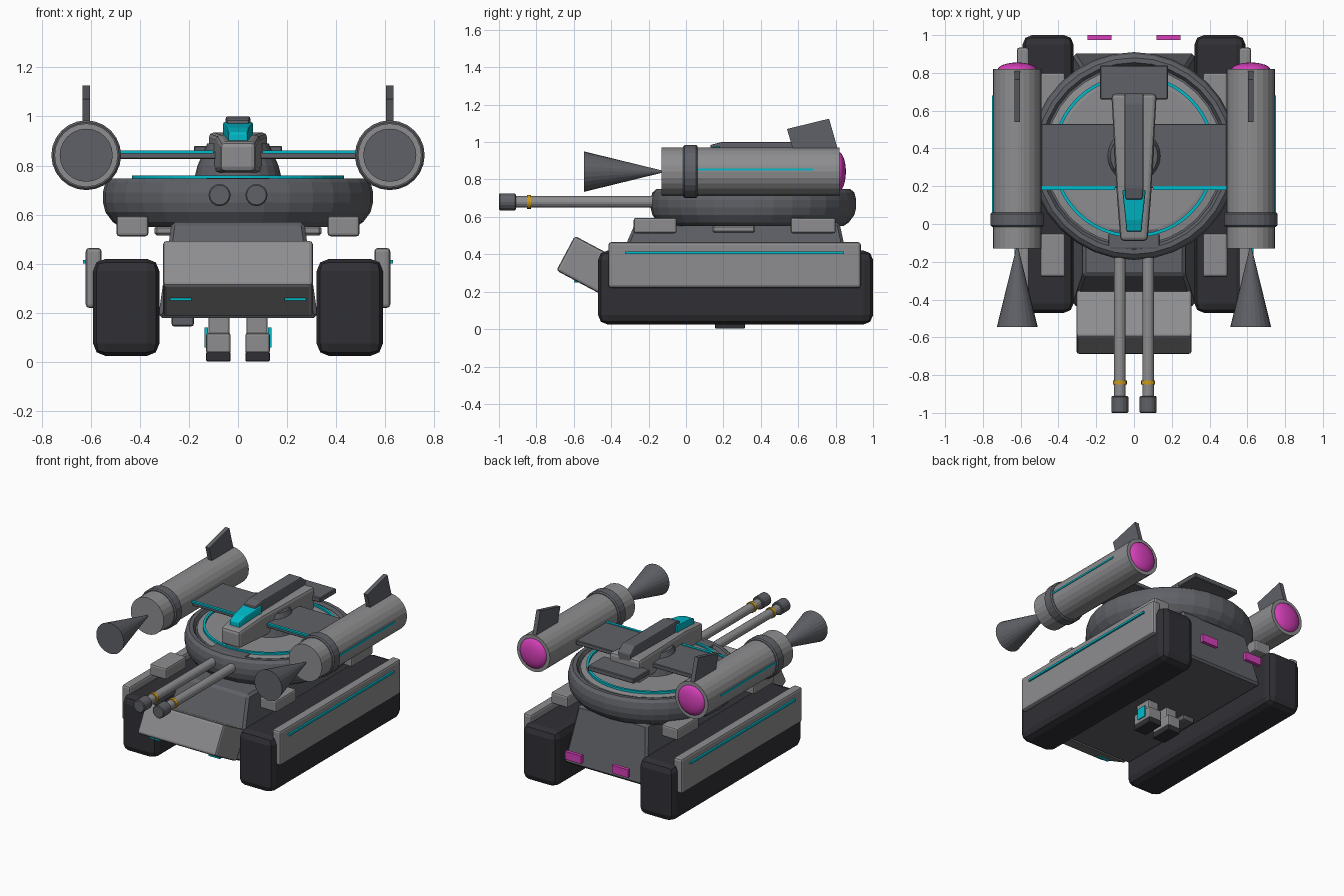
import bpy, bmesh, math
from mathutils import Matrix, Vector

if "Cube" in bpy.data.objects:
    bpy.data.objects.remove(bpy.data.objects["Cube"])


def material(name, rgb):
    m = bpy.data.materials.new(name)
    m.diffuse_color = (*rgb, 1)
    m.use_nodes = True
    m.node_tree.nodes["Principled BSDF"].inputs["Base Color"].default_value = m.diffuse_color
    return m


LIGHT = material("light grey", (0.27, 0.27, 0.28))
DARK = material("dark grey", (0.115, 0.12, 0.135))
BLACK = material("track black", (0.03, 0.029, 0.035))
CYAN = material("cyan", (0.0, 0.5, 0.6))
PINK = material("magenta", (0.66, 0.05, 0.48))
AMBER = material("amber", (0.6, 0.33, 0.01))


def finish(name, bm, mat, bevel=0, segments=2):
    bmesh.ops.recalc_face_normals(bm, faces=bm.faces)
    me = bpy.data.meshes.new(name)
    bm.to_mesh(me)
    bm.free()
    ob = bpy.data.objects.new(name, me)
    bpy.context.collection.objects.link(ob)
    me.materials.append(mat)
    if bevel:
        b = ob.modifiers.new("bevel", 'BEVEL')
        b.width, b.segments = bevel, segments
    return ob


def box(name, x, y, z, mat, bevel=0, segments=2, tilt=0):
    """Box from (min, max) ranges, tilted about x around its centre."""
    bm = bmesh.new()
    bmesh.ops.create_cube(bm, size=1)
    ranges = (x, y, z)
    size = [b - a for a, b in ranges]
    mid = Vector([(a + b) / 2 for a, b in ranges])
    bm.transform(Matrix.Translation(mid) @ Matrix.Rotation(tilt, 4, 'X')
                 @ Matrix.Diagonal((*size, 1)))
    return finish(name, bm, mat, bevel, segments)


def loft(name, sections, mat, bevel=0):
    """Join rectangular sections (y, half width, z low, z high) along y."""
    bm = bmesh.new()
    rings = [[bm.verts.new((sx * w, y, z)) for sx, z in
              ((-1, lo), (1, lo), (1, hi), (-1, hi))] for y, w, lo, hi in sections]
    for a, b in zip(rings, rings[1:]):
        for i in range(4):
            bm.faces.new((a[i], a[(i + 1) % 4], b[(i + 1) % 4], b[i]))
    bm.faces.new(rings[0])
    bm.faces.new(rings[-1])
    return finish(name, bm, mat, bevel)


def rod(name, x, z, y0, y1, r0, r1, mat, sides=24, bevel=0):
    """Cylinder or cone along y, radius r0 at y0 and r1 at y1."""
    bm = bmesh.new()
    bmesh.ops.create_cone(bm, cap_ends=True, segments=sides, radius1=r0, radius2=r1, depth=y1 - y0)
    bm.transform(Matrix.Translation((x, (y0 + y1) / 2, z)) @ Matrix.Rotation(-math.pi / 2, 4, 'X'))
    return finish(name, bm, mat, bevel, 1)


def lathe(name, profile, y, mat, sides=32, closed=False):
    """Turn (radius, z) points about a vertical axis."""
    bm = bmesh.new()
    vs = [bm.verts.new((r, y, z)) for r, z in profile]
    es = [bm.edges.new(p) for p in zip(vs, vs[1:])]
    if closed:
        es.append(bm.edges.new((vs[-1], vs[0])))
    bmesh.ops.spin(bm, geom=vs + es, cent=(0, y, 0), axis=(0, 0, 1),
                   angle=2 * math.pi, steps=sides)
    bmesh.ops.remove_doubles(bm, verts=bm.verts, dist=1e-4)
    return finish(name, bm, mat)


def side(s, a, b):
    return tuple(sorted((s * a, s * b)))


# Hull: tapered body and sloped front plate
bm = bmesh.new()
low = [bm.verts.new(p) for p in ((-.325, -.44, .18), (.325, -.44, .18), (.325, .905, .18), (-.325, .905, .18))]
high = [bm.verts.new(p) for p in ((-.27, -.27, .57), (.27, -.27, .57), (.27, .82, .57), (-.27, .82, .57))]
for i in range(4):
    j = (i + 1) % 4
    bm.faces.new((low[i], low[j], high[j], high[i]))
bm.faces.new(low)
bm.faces.new(high)
finish("hull", bm, DARK, 0.015, 1)
box("front_plate", (-.305, .305), (-.66, -.38), (.235, .445), LIGHT, 0.015, 2, -0.49)

# Turret bowl, deck and glowing ring
TY = 0.36
lathe("turret", [(0, .55), (.48, .55), (.51, .57), (.54, .61), (.55, .65), (.55, .69),
                 (.54, .73), (.52, .748), (.495, .748), (.48, .725), (0, .725)], TY, DARK)
lathe("turret_deck", [(0, .70), (.47, .70), (.47, .738), (.40, .75), (0, .75)], TY, LIGHT)
lathe("turret_ring", [(.415, .735), (.432, .735), (.432, .76), (.415, .76)], TY, CYAN, 48, True)
lathe("pedestal", [(0, .74), (.18, .74), (.165, .80), (.125, .89), (0, .89)], TY, DARK, 24)
box("mantlet", (-.135, .135), (-.135, -.02), (.63, .75), DARK, 0.01)

# Upper craft: fuselage, spine, canopy, wings and tail
loft("fuselage", [(-.09, .072, .775, .895), (.14, .09, .77, .925), (.69, .12, .77, .935)], LIGHT, 0.02)
loft("spine", [(.13, .045, .90, .985), (.19, .05, .90, 1.0), (.64, .05, .90, 1.0), (.69, .05, .90, .96)], DARK, 0.008)
loft("canopy", [(-.04, .04, .89, .935), (.02, .045, .89, .955), (.18, .062, .90, .978)], CYAN, 0.008)
box("tail_plane", (-.18, .18), (.66, .84), (.845, .88), DARK, 0.005, 1)

for s, tag in ((-1, "left"), (1, "right")):
    box(tag + "_wing", side(s, .06, .49), (.19, .53), (.827, .857), DARK, 0.004, 1)
    box(tag + "_wing_strip", side(s, .10, .49), (.18, .20), (.85, .862), CYAN)

    # Tracks, skirts and fender boxes
    box(tag + "_track", side(s, .32, .59), (-.47, 1.0), (.025, .42), BLACK, 0.05, 2)
    box(tag + "_skirt", side(s, .555, .62), (-.415, .935), (.22, .465), LIGHT, 0.015)
    box(tag + "_skirt_strip", side(s, .615, .632), (-.325, .845), (.402, .416), CYAN)
    for y0, y1, end in ((-.28, -.05, "front"), (.56, .80, "rear")):
        box(f"{tag}_{end}_fender_box", side(s, .365, .495), (y0, y1), (.512, .595), LIGHT, 0.012)
    box(tag + "_hull_bracket", side(s, .25, .34), (.14, .37), (.515, .555), LIGHT, 0.01, 1)

    # Engine pods: body, collar, nose cone, exhaust, fin and strip
    ex, ez = s * .618, .842
    rod(tag + "_pod", ex, ez, -.13, .82, .129, .129, LIGHT)
    rod(tag + "_pod_collar", ex, ez, -.015, .062, .142, .142, DARK, 24, 0.008)
    rod(tag + "_pod_cone", ex, ez, -.545, -.12, .108, .004, DARK)
    bm = bmesh.new()
    bmesh.ops.create_uvsphere(bm, u_segments=24, v_segments=12, radius=.105)
    bm.transform(Matrix.Translation((ex, .815, ez)) @ Matrix.Diagonal((1, .38, 1, 1)))
    dome = finish(tag + "_exhaust", bm, PINK)
    for p in dome.data.polygons:
        p.use_smooth = True
    bm = bmesh.new()
    base = bm.faces.new([bm.verts.new((ex - .015, y, z)) for y, z in
                         ((.54, 1.07), (.765, 1.125), (.815, .95), (.575, .95))])
    ext = bmesh.ops.extrude_face_region(bm, geom=[base])
    bmesh.ops.translate(bm, vec=(.03, 0, 0), verts=[v for v in ext["geom"] if isinstance(v, bmesh.types.BMVert)])
    finish(tag + "_fin", bm, DARK)
    box(tag + "_pod_strip", side(s, .73, .751), (.06, .68), (.847, .859), CYAN)

    # Twin guns
    gx, gz = s * .075, .68
    rod(tag + "_barrel", gx, gz, -.95, -.05, .031, .031, LIGHT, 16)
    rod(tag + "_muzzle", gx, gz, -1.0, -.91, .045, .045, DARK, 16, 0.005)
    rod(tag + "_barrel_band", gx, gz, -.85, -.828, .037, .037, AMBER, 16)

    # Front and rear lights
    box(tag + "_front_light", side(s, .19, .277), (-.60, -.56), (.25, .26), CYAN)
    box(tag + "_rear_light", side(s, .12, .247), (.975, 1.0), (.262, .318), PINK)

    # Folded feet under the hull
    box(tag + "_ankle", side(s, .035, .12), (.17, .29), (.11, .20), LIGHT, 0.008)
    box(tag + "_foot", side(s, .03, .13), (.155, .315), (.035, .118), LIGHT, 0.01)
    box(tag + "_sole", side(s, .03, .13), (.155, .315), (.002, .042), BLACK, 0.006)
    box(tag + "_foot_strip", side(s, .122, .136), (.20, .27), (.06, .14), CYAN)

# Belly block on one side
box("belly_block", (-.27, -.18), (.17, .29), (.145, .19), DARK, 0.01)
